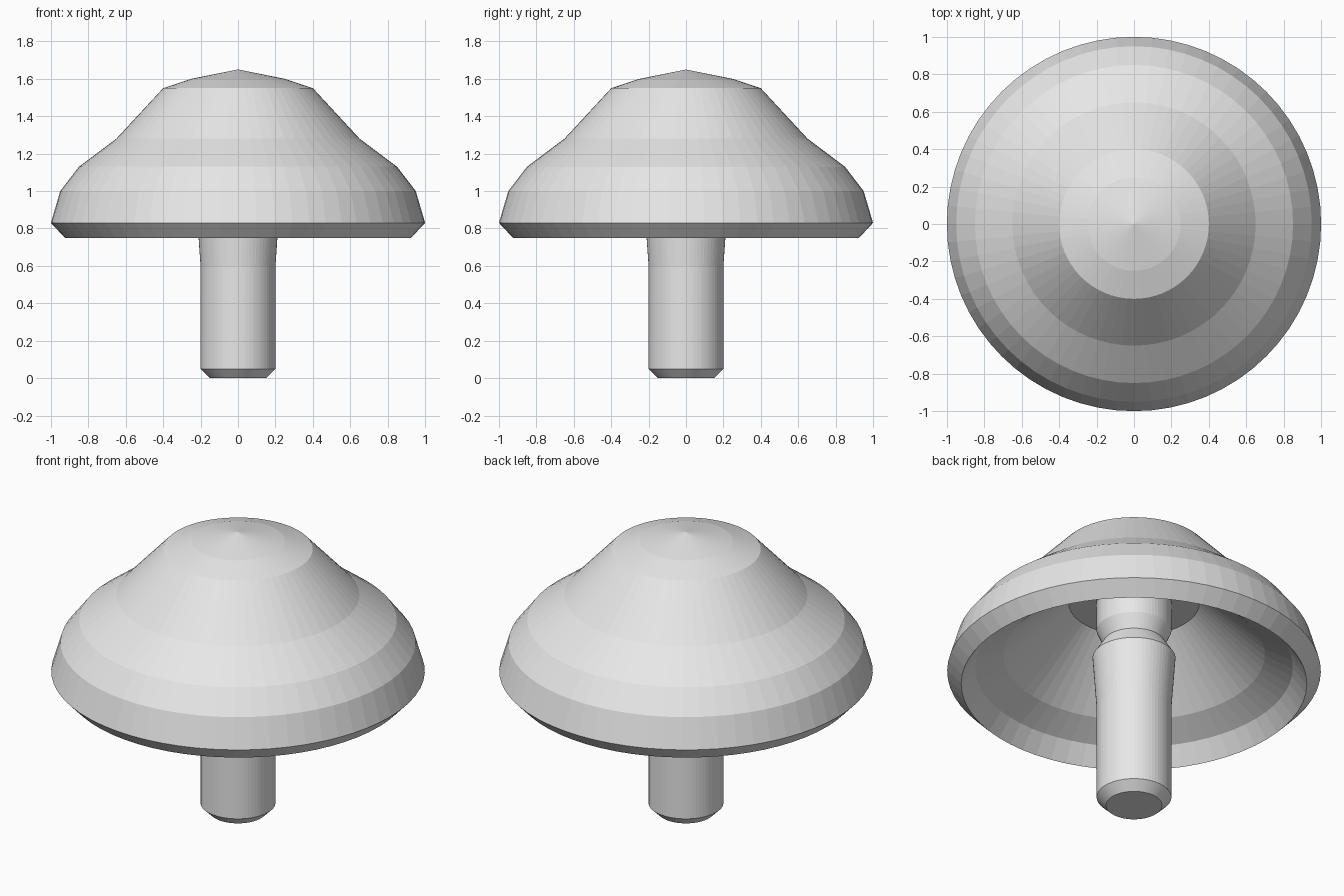
import bpy, bmesh, math

if "Cube" in bpy.data.objects:
    bpy.data.objects.remove(bpy.data.objects["Cube"], do_unlink=True)

SEGMENTS = 64
GREY = (0.8, 0.8, 0.8, 1.0)

mat = bpy.data.materials.new("light grey")
mat.use_nodes = True
mat.diffuse_color = GREY
mat.node_tree.nodes["Principled BSDF"].inputs["Base Color"].default_value = GREY


def lathe(name, profile):
    """Spin an (r, z) profile around the z axis into a faceted solid."""
    bm = bmesh.new()
    verts = [bm.verts.new((r, 0, z)) for r, z in profile]
    edges = [bm.edges.new(pair) for pair in zip(verts, verts[1:])]
    bmesh.ops.spin(bm, geom=verts + edges, cent=(0, 0, 0), axis=(0, 0, 1),
                   angle=math.tau, steps=SEGMENTS, use_merge=True)
    bmesh.ops.remove_doubles(bm, verts=bm.verts, dist=0.0001)
    bmesh.ops.recalc_face_normals(bm, faces=bm.faces)
    mesh = bpy.data.meshes.new(name)
    bm.to_mesh(mesh)
    bm.free()
    mesh.materials.append(mat)
    obj = bpy.data.objects.new(name, mesh)
    bpy.context.collection.objects.link(obj)
    return obj


# Cap: stepped dome outside, bevelled rim, hollow underside with flat ceiling
dome = [(0, 1.65), (0.25, 1.6), (0.4, 1.55), (0.65, 1.28),
        (0.85, 1.13), (0.95, 1.0), (1.0, 0.83)]
underside = [(0.925, 0.75), (0.85, 0.85), (0.7, 0.93), (0.35, 1.25), (0, 1.25)]
lathe("mushroom_cap", dome + underside)

# Stem: bevelled foot, slight flare, pinched neck, collar up to the cap
lathe("mushroom_stem", [(0, 0), (0.15, 0), (0.2, 0.05), (0.2, 0.6),
                        (0.222, 0.91), (0.165, 1.0), (0.2, 1.08),
                        (0.2, 1.27), (0, 1.27)])
